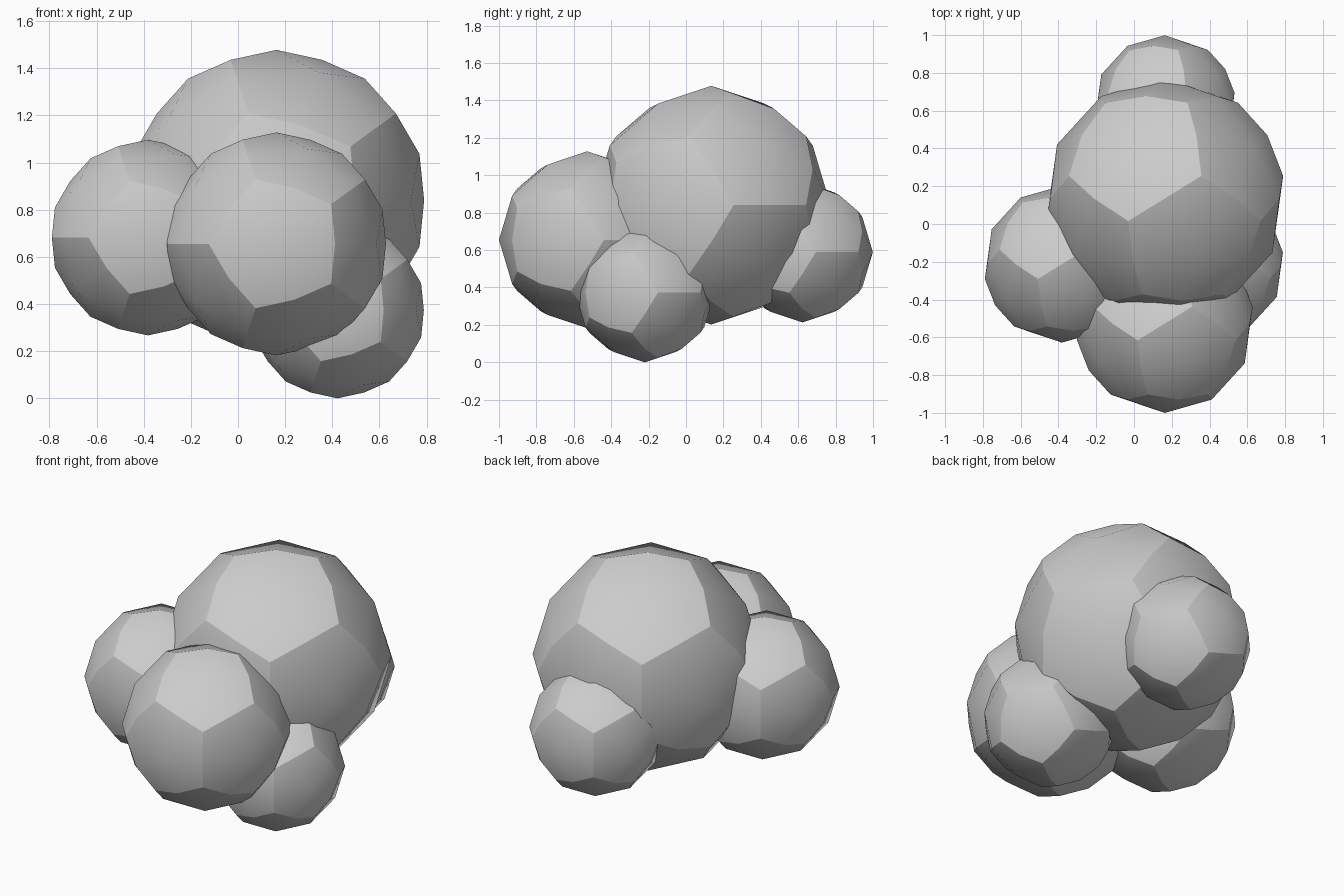
import bpy, bmesh, math
from mathutils import Vector, Matrix

if "Cube" in bpy.data.objects:
    bpy.data.objects.remove(bpy.data.objects["Cube"])

PHI = (1 + 5 ** 0.5) / 2
TURN = Matrix.Rotation(-math.radians(58.283), 3, 'Z')


def dodecahedron_points():
    pts = [Vector((x, y, z)) for x in (-1, 1) for y in (-1, 1) for z in (-1, 1)]
    for a in (-1 / PHI, 1 / PHI):
        for b in (-PHI, PHI):
            pts += [Vector((0, a, b)), Vector((a, b, 0)), Vector((b, 0, a))]
    return [TURN @ p for p in pts]


def add_lump(name, center, radius):
    # pentagon-faced solid, each face split into five quads and rounded out
    bm = bmesh.new()
    for p in dodecahedron_points():
        bm.verts.new(p)
    bmesh.ops.convex_hull(bm, input=bm.verts[:])
    bmesh.ops.dissolve_limit(bm, angle_limit=0.05, verts=bm.verts[:], edges=bm.edges[:])
    corners = set(bm.verts)
    bmesh.ops.subdivide_edges(bm, edges=bm.edges[:], cuts=1)
    centers = set(bmesh.ops.poke(bm, faces=bm.faces[:])['verts'])
    spokes = [e for e in bm.edges
              if any(v in corners for v in e.verts) and any(v in centers for v in e.verts)]
    bmesh.ops.dissolve_edges(bm, edges=spokes, use_verts=False)
    for v in bm.verts:
        v.co = v.co.normalized() * radius
    bmesh.ops.recalc_face_normals(bm, faces=bm.faces[:])
    mesh = bpy.data.meshes.new(name)
    bm.to_mesh(mesh)
    bm.free()
    ob = bpy.data.objects.new(name, mesh)
    ob.location = center
    bpy.context.collection.objects.link(ob)
    # smooth inside each pentagon, sharp between pentagons
    bpy.ops.object.select_all(action='DESELECT')
    ob.select_set(True)
    bpy.context.view_layer.objects.active = ob
    bpy.ops.object.shade_smooth_by_angle(angle=math.radians(30))
    return ob


# cluster of five overlapping lumps
add_lump("main_lump", (0.163, 0.135, 0.84), 0.638)
add_lump("front_lump", (0.163, -0.527, 0.655), 0.473)
add_lump("left_lump", (-0.382, -0.213, 0.682), 0.415)
add_lump("lower_right_lump", (0.422, -0.22, 0.373), 0.373)
add_lump("back_lump", (0.163, 0.623, 0.589), 0.376)
